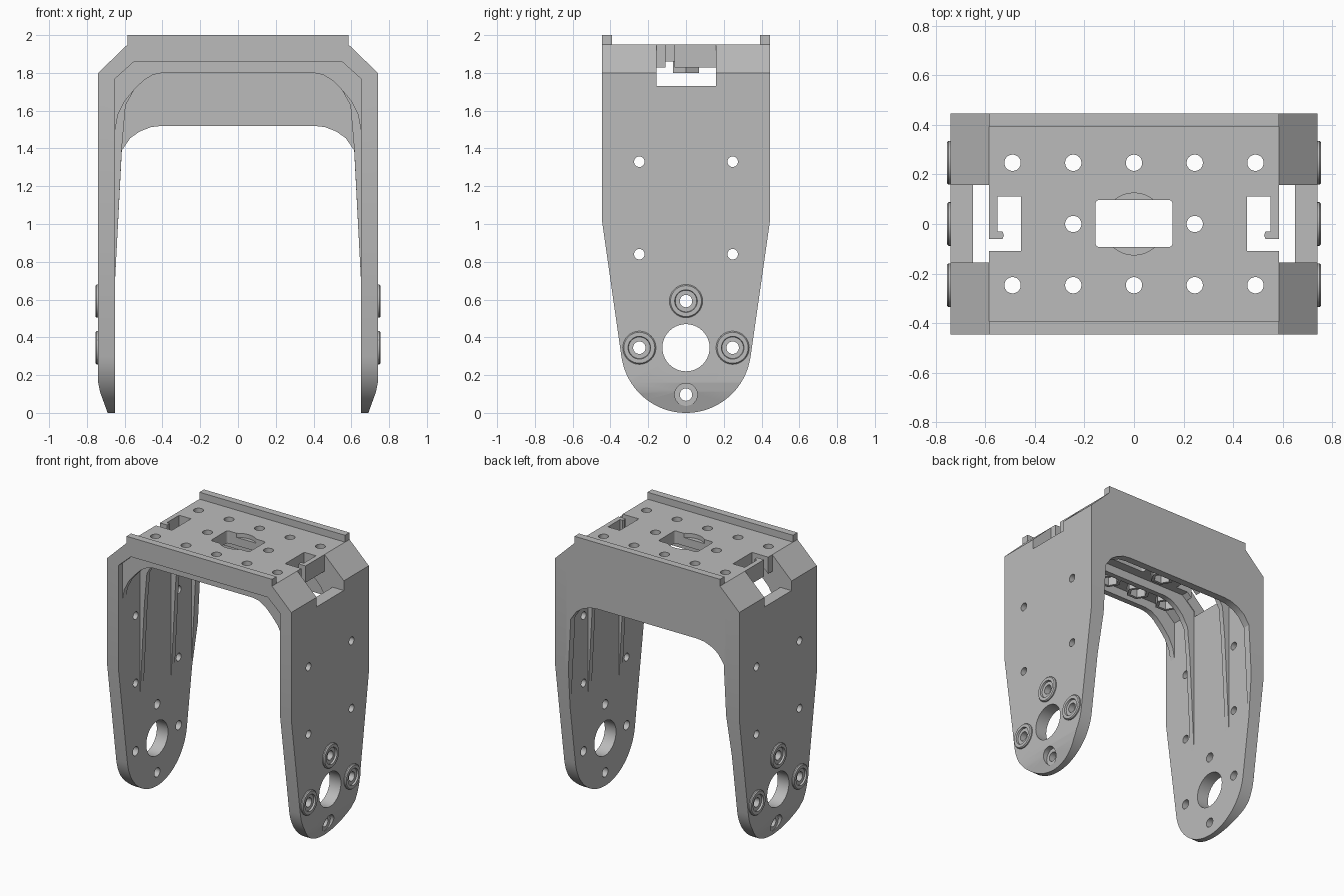
import bpy, bmesh, math
from mathutils import Vector

cube = bpy.data.objects.get("Cube")
if cube:
    bpy.data.objects.remove(cube, do_unlink=True)

grey = bpy.data.materials.new("bracket grey")
grey.use_nodes = True
COLOUR = (0.5, 0.5, 0.5, 1)
grey.diffuse_color = COLOUR
grey.node_tree.nodes["Principled BSDF"].inputs["Base Color"].default_value = COLOUR


def finish(name, bm):
    bmesh.ops.recalc_face_normals(bm, faces=bm.faces)
    mesh = bpy.data.meshes.new(name)
    bm.to_mesh(mesh)
    bm.free()
    mesh.materials.append(grey)
    obj = bpy.data.objects.new(name, mesh)
    bpy.context.collection.objects.link(obj)
    return obj


def place(axis, u, v, t):
    return Vector({"x": (t, u, v), "y": (u, t, v), "z": (u, v, t)}[axis])


def prism(name, points, axis, start, end):
    """Extrude a 2D outline along an axis."""
    bm = bmesh.new()
    face = bm.faces.new([bm.verts.new(place(axis, u, v, start)) for u, v in points])
    ext = bmesh.ops.extrude_face_region(bm, geom=[face])["geom"]
    moved = [g for g in ext if isinstance(g, bmesh.types.BMVert)]
    bmesh.ops.translate(bm, vec=place(axis, 0, 0, end - start), verts=moved)
    return finish(name, bm)


def circle(u, v, r, n=32, a0=0.0, a1=None):
    if a1 is None:
        angles = [a0 + math.tau * i / n for i in range(n)]
    else:
        angles = [a0 + (a1 - a0) * i / n for i in range(n + 1)]
    return [(u + r * math.cos(a), v + r * math.sin(a)) for a in angles]


def rounded(u0, u1, v0, v1, r):
    q = math.pi / 2
    corners = [(u1 - r, v1 - r), (u0 + r, v1 - r), (u0 + r, v0 + r), (u1 - r, v0 + r)]
    return [p for i, c in enumerate(corners) for p in circle(*c, r, 5, i * q, i * q + q)]


def mirrored(points):
    return points + [(-u, v) for u, v in reversed(points)]


def boolean(obj, tool, operation="DIFFERENCE"):
    mod = obj.modifiers.new("cut", "BOOLEAN")
    mod.operation, mod.solver, mod.object = operation, "EXACT", tool
    bpy.context.view_layer.objects.active = obj
    bpy.ops.object.modifier_apply(modifier=mod.name)
    bpy.data.objects.remove(tool, do_unlink=True)


def cut(obj, points, axis, start, end):
    boolean(obj, prism("cutter", points, axis, start, end))


def lathe_x(name, profile, side, y, z, n=32):
    """Revolve a closed (radius, x) profile around an x-parallel axis."""
    bm = bmesh.new()
    rings = [[bm.verts.new((side * x, y + r * math.cos(math.tau * i / n),
                            z + r * math.sin(math.tau * i / n))) for r, x in profile]
             for i in range(n)]
    for i in range(n):
        a, b = rings[i], rings[(i + 1) % n]
        for j in range(len(profile)):
            k = (j + 1) % len(profile)
            bm.faces.new((a[j], a[k], b[k], b[j]))
    return finish(name, bm)


HALF = 0.445
parts = []

# Side silhouette shared by both arms
tip = circle(0, 0.345, 0.345, 40, math.radians(-8), math.radians(-172))
silhouette = tip + [(-HALF, 1.02), (-HALF, 1.95), (HALF, 1.95), (HALF, 1.02)]

# Main folded shell
shell = prism("bracket_shell", mirrored(
    [(0.55, 1.86), (0.65, 1.77), (0.65, -0.01), (0.74, -0.01), (0.74, 1.8), (0.585, 1.95)]),
    "y", -0.5, 0.5)
boolean(shell, prism("cutter", silhouette, "x", -1, 1), "INTERSECT")
parts.append(shell)

# Top plate openings
hole_spots = [(x, y) for x in (-0.49, -0.245, 0, 0.245, 0.49) for y in (-0.247, 0.247)]
hole_spots += [(-0.245, 0), (0.245, 0)]
for x, y in hole_spots:
    cut(shell, circle(x, y, 0.033, 24), "z", 1.8, 2.1)
cut(shell, circle(0, 0, 0.125, 40), "z", 1.92, 2.1)
cut(shell, rounded(-0.155, 0.155, -0.093, 0.097, 0.015), "z", 1.7, 2.1)
hooked = [(0.455, 0.11), (0.55, 0.11), (0.55, -0.03), (0.53, -0.03), (0.525, -0.045),
          (0.53, -0.06), (0.62, -0.06), (0.62, -0.108), (0.455, -0.108)]

# Arm openings, corner notches and chamfered arm tips
for s in (-1, 1):
    lo, hi = sorted((s * 0.6, s * 0.8))
    cut(shell, [(s * u, v) for u, v in hooked], "z", 1.7, 2.1)
    cut(shell, [(s * u, v) for u, v in ((0.585, 2.1), (0.585, 1.73), (0.8, 1.73), (0.8, 2.1))],
        "y", -0.155, 0.158)
    cut(shell, [(s * u, v) for u, v in ((0.76, 0.2), (0.74, 0.16), (0.73, 0.11), (0.712, 0.06),
                                        (0.683, -0.02), (0.76, -0.02))], "y", -0.5, 0.5)
    cut(shell, circle(0, 0.345, 0.125, 40), "x", lo, hi)
    for y, z in ((-0.247, 1.33), (0.247, 1.33), (-0.247, 0.84), (0.247, 0.84)):
        cut(shell, circle(y, z, 0.028, 24), "x", lo, hi)
    for y, z in ((-0.247, 0.345), (0.247, 0.345), (0, 0.592), (0, 0.097)):
        cut(shell, circle(y, z, 0.033, 24), "x", lo, hi)
    b0, b1 = sorted((s * 0.7, s * 0.8))
    cut(shell, circle(0, 0.097, 0.06), "x", b0, b1)

    # Raised screw bosses
    ring = [(0.033, 0.73), (0.033, 0.742), (0.057, 0.742), (0.06, 0.755),
            (0.082, 0.755), (0.088, 0.748), (0.088, 0.73)]
    for y, z in ((-0.247, 0.345), (0.247, 0.345), (0, 0.592)):
        parts.append(lathe_x("screw_boss", ring, s, y, z))

# Raised lips along the front and back of the top
for name, y0, y1 in (("front_lip", -HALF, -0.393), ("back_lip", 0.393, HALF)):
    parts.append(prism(name, [(-0.585, 1.94), (0.585, 1.94), (0.585, 2), (-0.585, 2)], "y", y0, y1))

# Deep back web, blending into tapered arm edges
upper = [(0.66, 1.775), (0.56, 1.88)]
web = prism("back_web", mirrored(
    [(0.40, 1.52), (0.46, 1.513), (0.52, 1.49), (0.57, 1.455), (0.615, 1.39), (0.65, 0.72),
     (0.66, 0.72)] + upper), "y", 0.393, HALF)
boolean(web, prism("cutter", silhouette, "x", -1, 1), "INTERSECT")
parts.append(web)

# Front gusset and the two long inner ribs
arch = [(0.40, 1.8), (0.45, 1.79), (0.50, 1.76), (0.55, 1.71)]
parts.append(prism("front_gusset", mirrored(
    arch + [(0.60, 1.65), (0.635, 1.58), (0.65, 1.5), (0.66, 1.5)] + upper), "y", -0.40, -0.36))
for y in (-0.197, 0.16):
    parts.append(prism("inner_rib", mirrored(
        arch + [(0.595, 1.63), (0.615, 1.4), (0.65, 0.72), (0.66, 0.72)] + upper),
        "y", y, y + 0.037))

# Hexagonal nut pockets under the top plate
for x, y in hole_spots:
    pocket = prism("nut_pocket", circle(x, y, 0.08, 6), "z", 1.8, 1.87)
    cut(pocket, circle(x, y, 0.058, 6), "z", 1.7, 2)
    parts.append(pocket)

# Crisp edges with smooth round surfaces
for obj in bpy.context.view_layer.objects:
    obj.select_set(obj in parts)
bpy.context.view_layer.objects.active = shell
bpy.ops.object.shade_smooth_by_angle(angle=math.radians(30))
